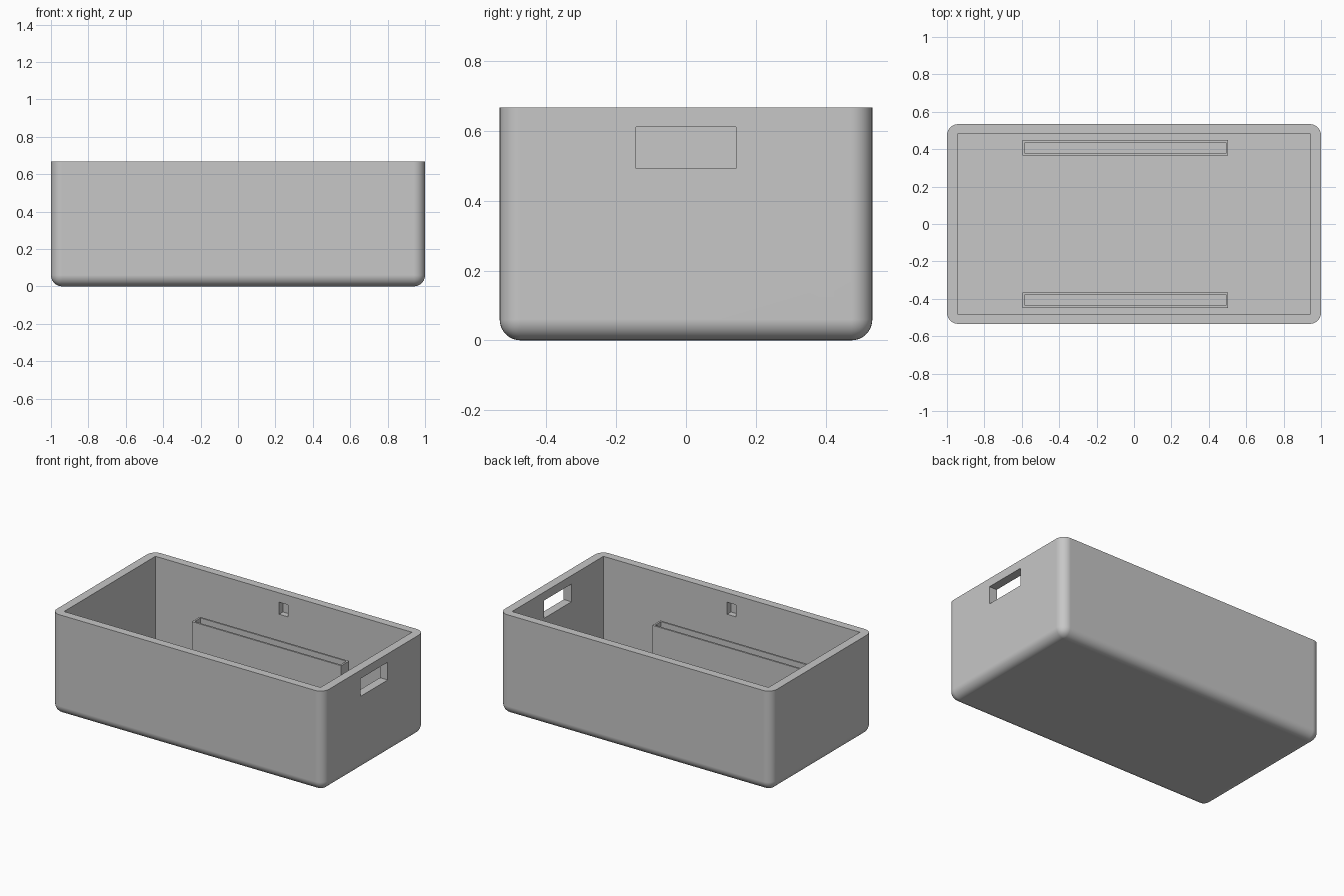
import bpy, bmesh, math

if "Cube" in bpy.data.objects:
    bpy.data.objects.remove(bpy.data.objects["Cube"])

L, W, H = 2.0, 1.068, 0.667      # outer size
WALL, FLOOR, R = 0.057, 0.057, 0.06

grey = bpy.data.materials.new("light_grey")
grey.diffuse_color = (0.57, 0.57, 0.57, 1)
grey.use_nodes = True
grey.node_tree.nodes["Principled BSDF"].inputs["Base Color"].default_value = grey.diffuse_color


def box(name, lo, hi):
    """Axis-aligned box between two corners."""
    bm = bmesh.new()
    bmesh.ops.create_cube(bm, size=1)
    for v in bm.verts:
        v.co = [(a + b) / 2 + c * (b - a) for a, b, c in zip(lo, hi, v.co)]
    mesh = bpy.data.meshes.new(name)
    bm.to_mesh(mesh)
    bm.free()
    mesh.materials.append(grey)
    obj = bpy.data.objects.new(name, mesh)
    bpy.context.collection.objects.link(obj)
    return obj


def activate(obj):
    bpy.ops.object.select_all(action='DESELECT')
    obj.select_set(True)
    bpy.context.view_layer.objects.active = obj


def cut(obj, lo, hi):
    """Remove a box-shaped volume from an object."""
    cutter = box("cutter", lo, hi)
    cutter.hide_render = True
    mod = obj.modifiers.new("cut", 'BOOLEAN')
    mod.operation, mod.solver, mod.object = 'DIFFERENCE', 'EXACT', cutter
    activate(obj)
    bpy.ops.object.modifier_apply(modifier=mod.name)
    bpy.data.objects.remove(cutter)


# Outer shell: every edge rounded except the rim
shell = box("box_shell", (-L / 2, -W / 2, 0), (L / 2, W / 2, H))
bm = bmesh.new()
bm.from_mesh(shell.data)
edges = [e for e in bm.edges if min(v.co.z for v in e.verts) < H / 2]
bmesh.ops.bevel(bm, geom=edges, offset=R, segments=8, profile=0.5, affect='EDGES')
bm.to_mesh(shell.data)
bm.free()

# Square-cornered cavity
ix, iy = L / 2 - WALL, W / 2 - WALL + 0.003
cut(shell, (-ix, -iy, FLOOR), (ix, iy, H + 0.2))

# Window through the right end wall
cut(shell, (ix - 0.1, -0.144, 0.493), (L / 2 + 0.1, 0.144, 0.611))

# Small blind pockets inside the long walls
for s in (-1, 1):
    y0, y1 = sorted((s * (iy - 0.05), s * (iy + 0.04)))
    cut(shell, (-0.033, y0, 0.525), (0.033, y1, 0.605))

activate(shell)
bpy.ops.object.shade_smooth_by_angle(angle=math.radians(30))
shell.modifiers.new("clean_normals", 'WEIGHTED_NORMAL').keep_sharp = True

# Thin-walled slotted holders standing on the floor along each long wall
T = 0.012
for s, name in ((-1, "front_holder"), (1, "back_holder")):
    y0, y1 = sorted((s * 0.365, s * 0.449))
    holder = box(name, (-0.595, y0, FLOOR), (0.503, y1, 0.37))
    cut(holder, (-0.595 + T, y0 + T, FLOOR - 0.1), (0.503 - T, y1 - T, 0.5))
